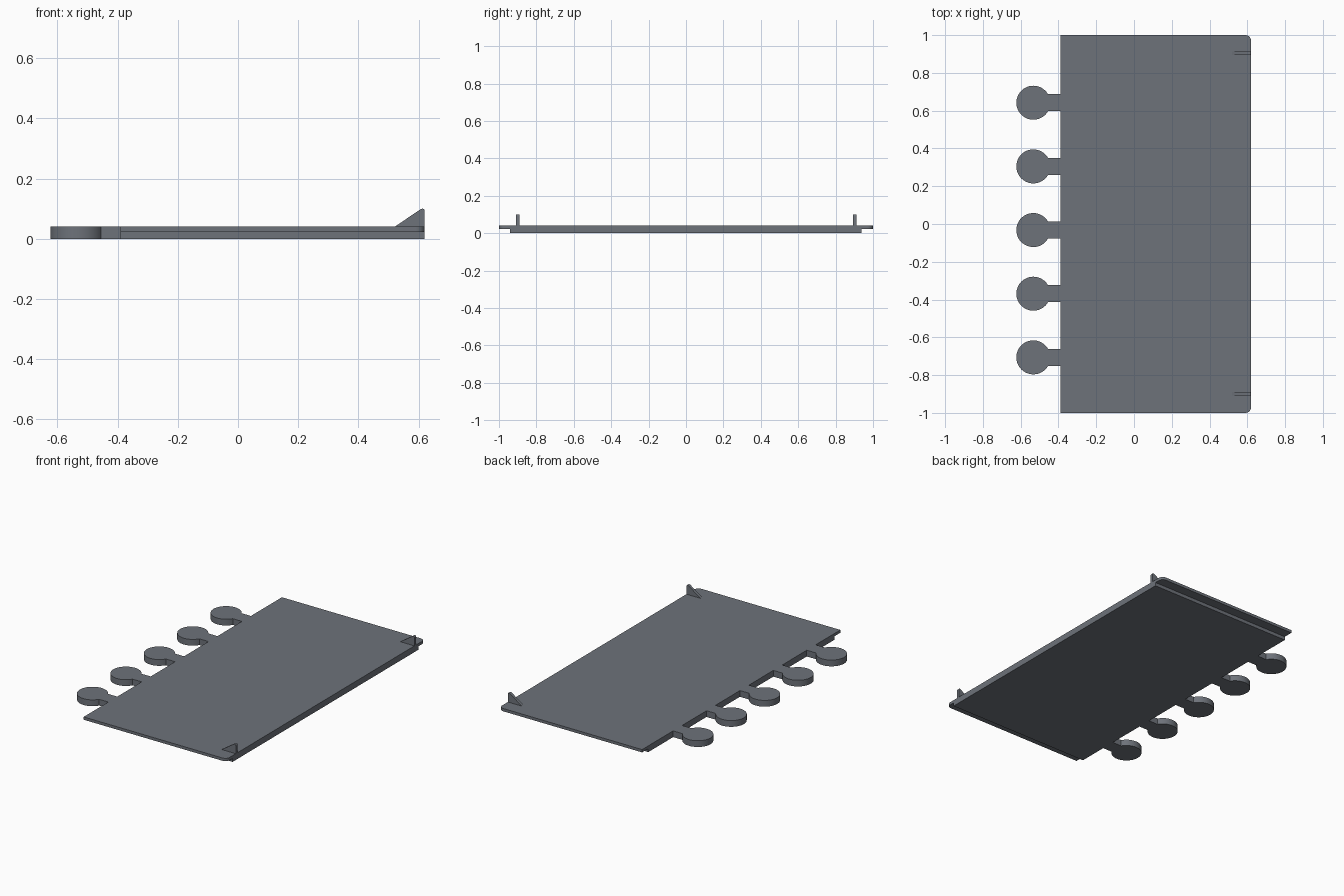
import bpy, bmesh, math
from mathutils import Vector

if "Cube" in bpy.data.objects:
    bpy.data.objects.remove(bpy.data.objects["Cube"])

grey = bpy.data.materials.new("slate grey")
grey.diffuse_color = (0.155, 0.17, 0.195, 1)
grey.use_nodes = True
grey.node_tree.nodes["Principled BSDF"].inputs["Base Color"].default_value = grey.diffuse_color


def arc(cx, cy, r, a0, a1, n):
    """Points on an arc, angles in degrees."""
    return [(cx + r * math.cos(math.radians(a0 + (a1 - a0) * i / n)),
             cy + r * math.sin(math.radians(a0 + (a1 - a0) * i / n))) for i in range(n + 1)]


def prism(name, pts, direction, to3d):
    """Extrude a closed 2D outline along a direction."""
    bm = bmesh.new()
    face = bm.faces.new([bm.verts.new(to3d(*p)) for p in pts])
    ext = bmesh.ops.extrude_face_region(bm, geom=[face])
    moved = [v for v in ext["geom"] if isinstance(v, bmesh.types.BMVert)]
    bmesh.ops.translate(bm, verts=moved, vec=Vector(direction))
    bmesh.ops.recalc_face_normals(bm, faces=bm.faces)
    mesh = bpy.data.meshes.new(name)
    bm.to_mesh(mesh)
    bm.free()
    mesh.materials.append(grey)
    ob = bpy.data.objects.new(name, mesh)
    bpy.context.collection.objects.link(ob)
    bpy.context.view_layer.objects.active = ob
    ob.select_set(True)
    bpy.ops.object.shade_smooth_by_angle(angle=math.radians(30))
    ob.select_set(False)
    return ob


LEFT, RIGHT, TOP, LIP_Z = -0.39, 0.62, 0.04, 0.022
BACK, FRONT = 0.938, -0.94

# Main board with five round connector tabs along the left edge
R, HALF_NECK, TAB_X = 0.09, 0.045, -0.533
a = math.degrees(math.asin(HALF_NECK / R))
outline = [(LEFT, FRONT), (RIGHT, FRONT), (RIGHT, BACK), (LEFT, BACK)]
for i in range(5):
    y = 0.642 - i * 0.337
    outline += [(LEFT, y + HALF_NECK)]
    outline += arc(TAB_X, y, R, a, 360 - a, 40)
    outline += [(LEFT, y - HALF_NECK)]
prism("board", outline, (0, 0, TOP), lambda x, y: (x, y, 0))

# Thin overhanging lips on both ends, rounded at the right corners
for name, s, inner in (("back_lip", 1, BACK), ("front_lip", -1, FRONT)):
    r = 0.03
    pts = [(LEFT, inner), (RIGHT, inner)] + [
        (x, s * y) for x, y in arc(RIGHT - r, 1 - r, r, 0, 90, 8)] + [(LEFT, s)]
    prism(name, pts, (0, 0, TOP - LIP_Z), lambda x, y: (x, y, LIP_Z))

# Small triangular stop fins at the right corners
fin = [(0.52, TOP), (RIGHT, TOP)] + arc(RIGHT - 0.008, 0.092, 0.008, 0, 122, 5)
for name, y in (("back_fin", 0.903), ("front_fin", -0.899)):
    prism(name, fin, (0, 0.018, 0), lambda x, z, y=y: (x, y - 0.009, z))
